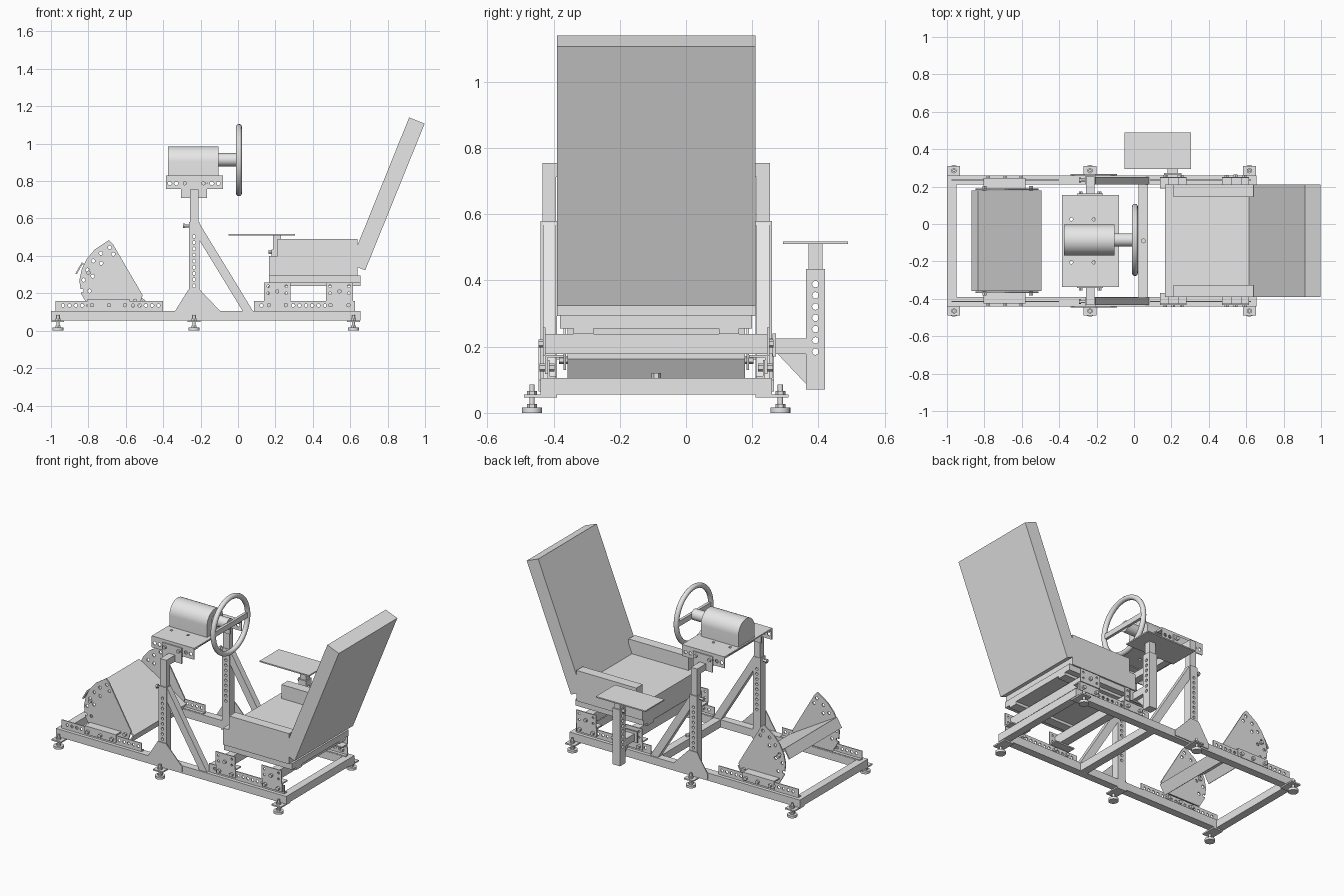
import bpy, bmesh, math
from mathutils import Vector, Matrix

cube = bpy.data.objects.get("Cube")
if cube:
    bpy.data.objects.remove(cube, do_unlink=True)

grey = bpy.data.materials.new("light grey")
grey.use_nodes = True
grey.diffuse_color = (0.8, 0.8, 0.8, 1)
grey.node_tree.nodes["Principled BSDF"].inputs["Base Color"].default_value = (0.8, 0.8, 0.8, 1)

MID = -0.09          # centre line of the rig
SIDES = (("right", -1), ("left", 1))
AXES = {"x": Vector((1, 0, 0)), "y": Vector((0, 1, 0)), "z": Vector((0, 0, 1))}


def finish(name, bm, smooth=False):
    bmesh.ops.recalc_face_normals(bm, faces=bm.faces)
    me = bpy.data.meshes.new(name)
    bm.to_mesh(me)
    bm.free()
    me.materials.append(grey)
    ob = bpy.data.objects.new(name, me)
    bpy.context.collection.objects.link(ob)
    if smooth:
        select(ob)
        bpy.ops.object.shade_smooth_by_angle(angle=math.radians(35))
    return ob


def select(ob):
    bpy.ops.object.select_all(action="DESELECT")
    ob.select_set(True)
    bpy.context.view_layer.objects.active = ob


def prism(name, pts, a, b, axis="y", smooth=False):
    """Extrude a profile along x (points y,z) or y (points x,z)."""
    bm = bmesh.new()
    place = (lambda p: (a, p[0], p[1])) if axis == "x" else (lambda p: (p[0], a, p[1]))
    face = bm.faces.new([bm.verts.new(place(p)) for p in pts])
    new = bmesh.ops.extrude_face_region(bm, geom=[face])["geom"]
    verts = [v for v in new if isinstance(v, bmesh.types.BMVert)]
    bmesh.ops.translate(bm, verts=verts, vec=AXES[axis] * (b - a))
    return finish(name, bm, smooth)


def box(name, x, y, z):
    return prism(name, [(x[0], z[0]), (x[1], z[0]), (x[1], z[1]), (x[0], z[1])], y[0], y[1])


def add_rod(bm, centre, axis, r, length, sides):
    turn = AXES["z"].rotation_difference(AXES[axis]).to_matrix().to_4x4()
    bmesh.ops.create_cone(bm, cap_ends=True, segments=sides, radius1=r, radius2=r,
                          depth=length, matrix=Matrix.Translation(centre) @ turn)


def rods(name, centres, axis, r, length, sides=16):
    bm = bmesh.new()
    for c in centres:
        add_rod(bm, c, axis, r, length, sides)
    return finish(name, bm, sides > 8)


def drill(ob, centres, axis="y", r=0.009):
    cutter = rods("hole_cutter", centres, axis, r, 0.12, 12)
    cutter.hide_render = True
    mod = ob.modifiers.new("holes", "BOOLEAN")
    mod.operation, mod.solver, mod.object = "DIFFERENCE", "EXACT", cutter
    select(ob)
    bpy.ops.object.modifier_apply(modifier=mod.name)
    bpy.data.objects.remove(cutter, do_unlink=True)


def span(s, inner, outer):
    return sorted((MID + s * inner, MID + s * outer))


def row(x0, x1, step):
    return [x0 + i * step for i in range(int((x1 - x0) / step + 1.01))]


# Base cross tubes
for name, x in (("front", -1), ("middle", 0.025), ("rear", 0.605)):
    box(name + "_cross_tube", (x, x + 0.05), (MID - 0.3, MID + 0.3), (0.055, 0.105))
rods("centre_bolt", [(0.05, MID, 0.11)], "z", 0.014, 0.02, 6)

for side, s in SIDES:
    # Base rail, levelling feet and their tabs
    box(side + "_base_rail", (-1, 0.655), span(s, 0.3, 0.35), (0.055, 0.105))
    fy = MID + s * 0.375
    for i, x in enumerate((-0.963, -0.235, 0.617)):
        foot = f"{side}_foot_{i + 1}"
        box(foot + "_tab", (x - 0.034, x + 0.034), span(s, 0.3, 0.4), (0.046, 0.055))
        rods(foot + "_disc", [(x, fy, 0.008)], "z", 0.03, 0.016, 24)
        rods(foot + "_stem", [(x, fy, 0.045)], "z", 0.008, 0.08, 12)
        rods(foot + "_nuts", [(x, fy, 0.06), (x, fy, 0.021)], "z", 0.015, 0.012, 6)

    # Upright with telescoping inner tube, brace and foot gusset
    post = box(side + "_upright", (-0.262, -0.207), span(s, 0.3, 0.35), (0.1, 0.58))
    drill(post, [(-0.235, MID + s * 0.325, z) for z in row(0.24, 0.51, 0.033)])
    box(side + "_inner_upright", (-0.257, -0.212), span(s, 0.303, 0.343), (0.57, 0.755))
    prism(side + "_diagonal_brace", [(-0.207, 0.575), (0.08, 0.105), (0.025, 0.105), (-0.207, 0.485)],
          *span(s, 0.302, 0.342))
    prism(side + "_upright_gusset", [(-0.34, 0.065), (-0.09, 0.065), (-0.09, 0.1), (-0.205, 0.22),
                                     (-0.265, 0.22), (-0.34, 0.1)], *span(s, 0.35, 0.356))
    rods(side + "_clamp_screw", [(-0.275, MID + s * 0.325, 0.56)], "x", 0.007, 0.04, 12)
    rods(side + "_clamp_knob", [(-0.289, MID + s * 0.325, 0.56)], "x", 0.014, 0.01, 6)

    # Drilled angle strips on the rails
    for part, x0, x1 in (("pedal", -0.975, -0.4), ("seat", 0.085, 0.625)):
        strip = box(f"{side}_{part}_angle_web", (x0, x1), span(s, 0.322, 0.328), (0.105, 0.16))
        drill(strip, [(x, MID + s * 0.325, 0.135) for x in row(x0 + 0.04, x1 - 0.025, 0.034)])
        box(f"{side}_{part}_angle_foot", (x0, x1), span(s, 0.302, 0.328), (0.105, 0.111))

    # Pedal side plate with adjustment holes
    plate = prism(side + "_pedal_side_plate", [
        (-0.8, 0.13), (-0.84, 0.2), (-0.848, 0.27), (-0.835, 0.33), (-0.808, 0.385), (-0.765, 0.435),
        (-0.69, 0.485), (-0.67, 0.465), (-0.51, 0.19), (-0.53, 0.13)], *span(s, 0.272, 0.28))
    pivot = Vector((-0.56, 0.2))
    holes = [(pivot.x + r * math.cos(a), MID + s * 0.276, pivot.y + r * math.sin(a))
             for r, n in ((0.275, 6), (0.235, 4))
             for a in [math.radians(117 + i * 60 / (n - 1)) for i in range(n)]]
    drill(plate, holes, r=0.01)
    box(side + "_pedal_bracket_plate", (-0.805, -0.58), span(s, 0.329, 0.336), (0.117, 0.17))
    box(side + "_pedal_bracket_shelf", (-0.805, -0.58), span(s, 0.272, 0.336), (0.162, 0.17))
    rods(side + "_pedal_bracket_bolts", [(x, MID + s * 0.33, 0.137) for x in (-0.78, -0.69, -0.605)],
         "y", 0.012, 0.04, 6)
    rods(side + "_pedal_plate_bolts", [(x, MID + s * 0.276, z) for x, z in ((-0.8, 0.31), (-0.55, 0.16))],
         "y", 0.012, 0.035, 6)

    # Seat slide brackets
    for part, x0, x1 in (("front", 0.14, 0.28), ("rear", 0.47, 0.615)):
        tag = f"{side}_{part}_seat_bracket"
        box(tag + "_lower", (x0, x1), span(s, 0.329, 0.336), (0.117, 0.172))
        box(tag + "_shelf", (x0, x1), span(s, 0.28, 0.336), (0.167, 0.175))
        upper = box(tag + "_upper", (x0, x1), span(s, 0.335, 0.342), (0.172, 0.258))
        drill(upper, [(x, MID + s * 0.34, z) for x in (x0 + 0.022, x1 - 0.022) for z in (0.2, 0.238)], r=0.007)
        rods(tag + "_bolts", [(x, MID + s * 0.33, 0.137) for x in (x0 + 0.025, x1 - 0.025)],
             "y", 0.012, 0.045, 6)
        rods(tag + "_tube_bolt", [((x0 + x1) / 2, MID + s * 0.34, 0.21)], "y", 0.012, 0.03, 6)

    # Seat side bolster and seat slide
    box(side + "_seat_bolster", (0.21, 0.64), span(s, 0.235, 0.3), (0.4, 0.49))
    box(side + "_seat_slide", (0.165, 0.655), span(s, 0.19, 0.25), (0.238, 0.27))

    # Wheel deck angle, drilled web and clamp plate
    web = box(side + "_deck_angle_web", (-0.385, -0.08), span(s, 0.24, 0.246), (0.757, 0.825))
    drill(web, [(x, MID + s * 0.243, 0.788) for x in (-0.365, -0.33, -0.295, -0.175, -0.14, -0.105)], r=0.011)
    box(side + "_deck_angle_flange", (-0.385, -0.08), span(s, 0.2, 0.246), (0.817, 0.823))
    box(side + "_deck_clamp_plate", (-0.305, -0.165), span(s, 0.246, 0.253), (0.71, 0.812))
    rods(side + "_deck_clamp_bolts", [(x, MID + s * 0.25, 0.788) for x in (-0.285, -0.185)],
         "y", 0.012, 0.03, 6)

# Pedal plate with folded edges
slope = [(-0.835, 0.365), (-0.87, 0.305), (-0.863, 0.301), (-0.832, 0.355),
         (-0.507, 0.158), (-0.538, 0.105), (-0.531, 0.101), (-0.495, 0.163)]
prism("pedal_plate", slope, MID - 0.268, MID + 0.268)

# Wheel mount: bridge tube, deck, motor housing, shaft
box("wheel_bridge_tube", (-0.257, -0.212), (MID - 0.343, MID + 0.343), (0.713, 0.755))
deck = box("wheel_deck", (-0.385, -0.08), (MID - 0.246, MID + 0.246), (0.823, 0.831))
drill(deck, [(x, MID + s * 0.115, 0.827) for x in (-0.335, -0.215) for s in (-1, 1)], "z")
WY, R = -0.085, 0.083
arch = [(WY + R * math.cos(math.pi * i / 24), 0.903 + R * math.sin(math.pi * i / 24)) for i in range(25)]
prism("motor_housing", [(WY - R, 0.831), (WY + R, 0.831)] + arch, -0.375, -0.105, "x", True)
rods("wheel_shaft", [(-0.055, WY, 0.914)], "x", 0.035, 0.11, 32)

# Steering wheel rim and spoke
bpy.ops.mesh.primitive_torus_add(major_radius=0.177, minor_radius=0.016, major_segments=48,
                                 minor_segments=12, location=(0.005, WY, 0.912),
                                 rotation=(0, math.pi / 2, 0))
rim = bpy.context.object
rim.name = "steering_wheel_rim"
rim.data.materials.append(grey)
bpy.ops.object.shade_smooth_by_angle(angle=math.radians(60))
box("steering_wheel_spoke", (-0.005, 0.013), (WY - 0.175, WY + 0.175), (0.896, 0.93))

# Seat: cross tubes, base, cushion, backrest
for part, x in (("front", 0.185), ("rear", 0.52)):
    box(part + "_seat_cross_tube", (x, x + 0.055), (MID - 0.335, MID + 0.335), (0.178, 0.238))
box("seat_base", (0.165, 0.655), (MID - 0.29, MID + 0.29), (0.255, 0.295))
box("seat_cushion", (0.165, 0.64), (MID - 0.3, MID + 0.3), (0.292, 0.4))
prism("seat_backrest", [(0.915, 1.14), (0.998, 1.107), (0.68, 0.323), (0.598, 0.356)], MID - 0.3, MID + 0.3)

# Side table: arm, gusset, post, top
box("table_arm", (0.18, 0.235), (0.245, 0.365), (0.178, 0.225))
box("table_arm_plate", (0.16, 0.255), (0.262, 0.272), (0.17, 0.24))
prism("table_gusset", [(0.275, 0.18), (0.365, 0.18), (0.365, 0.085)], 0.204, 0.211, "x")
post = box("table_post", (0.18, 0.235), (0.363, 0.42), (0.07, 0.435))
drill(post, [(0.208, 0.391, z) for z in row(0.185, 0.395, 0.034)], "x", 0.01)
box("table_inner_post", (0.186, 0.229), (0.37, 0.413), (0.42, 0.512))
rods("table_clamp_knob", [(0.173, 0.391, 0.42)], "x", 0.012, 0.02, 6)
box("table_top", (-0.05, 0.305), (0.293, 0.49), (0.51, 0.518))
